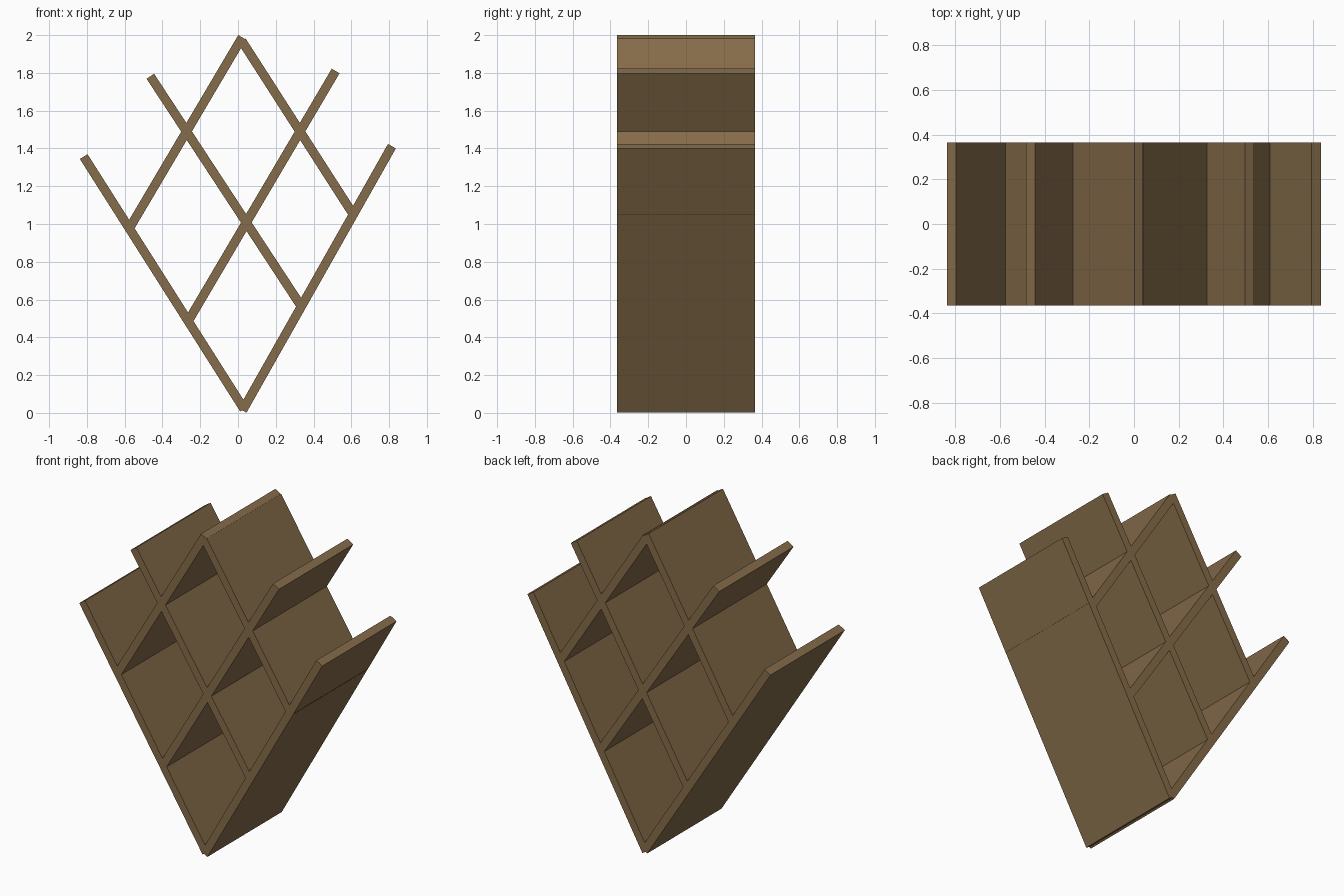
import bpy
from mathutils import Vector

if "Cube" in bpy.data.objects:
    bpy.data.objects.remove(bpy.data.objects["Cube"])

THICK, DEPTH = 0.048, 0.73

wood = bpy.data.materials.new("brown_wood")
wood.diffuse_color = (0.235, 0.15, 0.068, 1)
wood.use_nodes = True
wood.node_tree.nodes["Principled BSDF"].inputs["Base Color"].default_value = wood.diffuse_color


def board(name, start, end):
    """Square-ended board running between two points of the front (x, z) plane."""
    a, b = Vector((start[0], 0, start[1])), Vector((end[0], 0, end[1]))
    along = b - a
    bpy.ops.mesh.primitive_cube_add(size=1, location=(a + b) / 2)
    ob = bpy.context.object
    ob.name = name
    ob.rotation_euler = Vector((0, 0, 1)).rotation_difference(along).to_euler()
    ob.scale = (THICK, DEPTH, along.length)
    ob.data.materials.append(wood)


# Boards leaning right
board("right_outer_side", (0.024, 0.013), (0.815, 1.412))
board("right_leaning_divider", (-0.267, 0.48), (0.517, 1.81))
board("left_top_side", (-0.581, 0.967), (0.022, 1.988))

# Boards leaning left
board("left_outer_side", (0.032, 0.02), (-0.817, 1.357))
board("left_leaning_divider", (0.343, 0.552), (-0.464, 1.782))
board("right_top_side", (0.619, 1.037), (0.021, 1.968))
